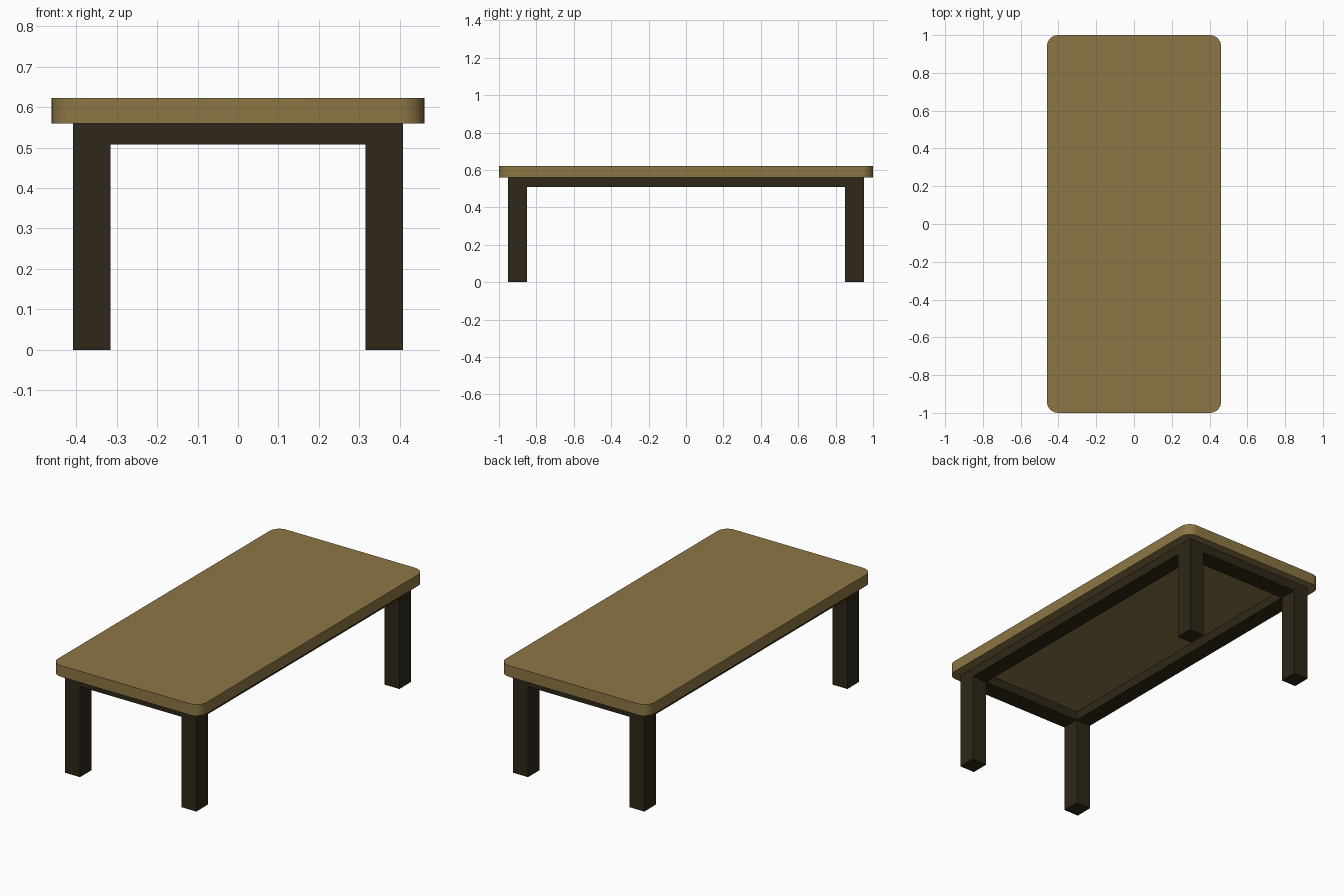
import bpy, bmesh

if "Cube" in bpy.data.objects:
    bpy.data.objects.remove(bpy.data.objects["Cube"])


def material(name, rgb):
    m = bpy.data.materials.new(name)
    m.diffuse_color = (*rgb, 1)
    m.use_nodes = True
    m.node_tree.nodes["Principled BSDF"].inputs["Base Color"].default_value = m.diffuse_color
    return m


top_wood = material("light_wood", (0.262, 0.181, 0.058))
dark_wood = material("dark_wood", (0.028, 0.021, 0.009))


def box(name, x, y, z, mat, corner=0):
    """Box from (min, max) ranges, optionally with rounded vertical corners."""
    bm = bmesh.new()
    bmesh.ops.create_cube(bm, size=1)
    for v in bm.verts:
        v.co = [r[0] if c < 0 else r[1] for c, r in zip(v.co, (x, y, z))]
    if corner:
        upright = [e for e in bm.edges
                   if abs(e.verts[0].co.z - e.verts[1].co.z) > 1e-4]
        bmesh.ops.bevel(bm, geom=upright, offset=corner, segments=8,
                        profile=0.5, affect='EDGES')
    mesh = bpy.data.meshes.new(name)
    bm.to_mesh(mesh)
    bm.free()
    ob = bpy.data.objects.new(name, mesh)
    mesh.materials.append(mat)
    bpy.context.collection.objects.link(ob)
    return ob


def span(side, inner, outer):
    return tuple(sorted((side * inner, side * outer)))


LEG_X, LEG_Y = (0.315, 0.408), (0.85, 0.953)
UNDER, TOP, APRON = 0.559, 0.622, 0.508

# Rounded tabletop
table_top = box("table_top", (-0.461, 0.461), (-1, 1), (UNDER, TOP), top_wood, 0.06)
bpy.context.view_layer.objects.active = table_top
table_top.select_set(True)
bpy.ops.object.shade_smooth_by_angle()

# Four legs
for sx, xn in ((-1, "left"), (1, "right")):
    for sy, yn in ((-1, "front"), (1, "back")):
        box(f"{yn}_{xn}_leg", span(sx, *LEG_X), span(sy, *LEG_Y), (0, UNDER), dark_wood)

# Aprons between the legs, as thick as the legs
for s, xn, yn in ((-1, "left", "front"), (1, "right", "back")):
    box(f"{xn}_apron", span(s, *LEG_X), (-LEG_Y[0], LEG_Y[0]), (APRON, UNDER), dark_wood)
    box(f"{yn}_apron", (-LEG_X[0], LEG_X[0]), span(s, *LEG_Y), (APRON, UNDER), dark_wood)
